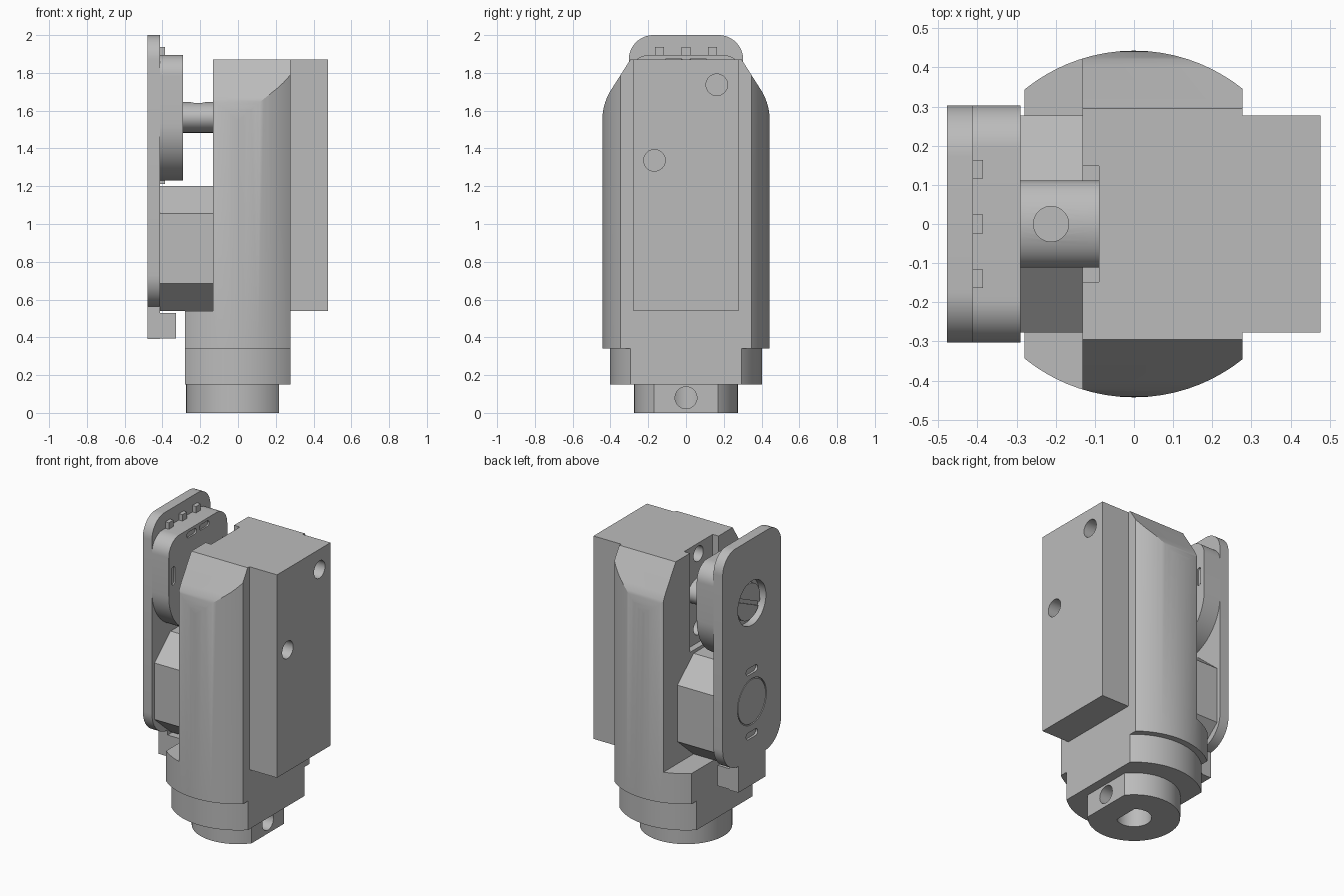
import bpy, bmesh
from math import cos, sin, radians, pi
from mathutils import Vector

old = bpy.data.objects.get("Cube")
if old:
    bpy.data.objects.remove(old, do_unlink=True)

grey = bpy.data.materials.new("plain grey")
grey.use_nodes = True
COLOUR = (0.5, 0.5, 0.5, 1)
grey.diffuse_color = COLOUR
grey.node_tree.nodes["Principled BSDF"].inputs["Base Color"].default_value = COLOUR


def prism(name, profile, axis, lo, hi):
    """Extrude a profile along an axis: x uses (y, z), z uses (x, y)."""
    bm = bmesh.new()
    place = (lambda p: (lo, p[0], p[1])) if axis == "x" else (lambda p: (p[0], p[1], lo))
    face = bm.faces.new([bm.verts.new(place(p)) for p in profile])
    out = bmesh.ops.extrude_face_region(bm, geom=[face])
    move = Vector((hi - lo, 0, 0)) if axis == "x" else Vector((0, 0, hi - lo))
    bmesh.ops.translate(bm, vec=move, verts=[v for v in out["geom"] if isinstance(v, bmesh.types.BMVert)])
    bmesh.ops.recalc_face_normals(bm, faces=bm.faces)
    mesh = bpy.data.meshes.new(name)
    bm.to_mesh(mesh)
    bm.free()
    mesh.materials.append(grey)
    obj = bpy.data.objects.new(name, mesh)
    bpy.context.collection.objects.link(obj)
    return obj


def arc(cx, cy, r, start, end, n=12):
    return [(cx + r * cos(radians(start + (end - start) * i / n)),
             cy + r * sin(radians(start + (end - start) * i / n))) for i in range(n + 1)]


def ellipse(cx, cy, rx, ry, n=48):
    return [(cx + rx * cos(2 * pi * i / n), cy + ry * sin(2 * pi * i / n)) for i in range(n)]


def circle(cx, cy, r):
    return ellipse(cx, cy, r, r)


def rect(a, b, c, d):
    return [(a, c), (b, c), (b, d), (a, d)]


def mirrored(half):
    """Close a right-hand half profile, listed bottom to top."""
    return half + [(-u, v) for u, v in reversed(half)]


def clipped_disc(r, left, right, n=24):
    """Circle flattened at x = left and x = right."""
    xs = [left + (right - left) * (1 - cos(pi * i / n)) / 2 for i in range(n + 1)]
    upper = [(x, max(r * r - x * x, 0) ** 0.5) for x in xs]
    points = upper + [(x, -y) for x, y in reversed(upper) if True]
    return [p for i, p in enumerate(points) if (Vector(p) - Vector(points[i - 1])).length > 1e-5]


def capsule(cy, cz, length, r, upright=False):
    h = length / 2 - r
    if upright:
        return arc(cy, cz + h, r, 0, 180, 8) + arc(cy, cz - h, r, 180, 360, 8)
    return arc(cy + h, cz, r, -90, 90, 8) + arc(cy - h, cz, r, 90, 270, 8)


def activate(obj):
    bpy.ops.object.select_all(action="DESELECT")
    obj.select_set(True)
    bpy.context.view_layer.objects.active = obj


def combine(obj, other, operation="DIFFERENCE"):
    mod = obj.modifiers.new("combine", "BOOLEAN")
    mod.object, mod.operation, mod.solver = other, operation, "EXACT"
    activate(obj)
    bpy.ops.object.modifier_apply(modifier=mod.name)
    bpy.data.objects.remove(other, do_unlink=True)


def cut(obj, profile, axis, lo, hi):
    combine(obj, prism("cutter", profile, axis, lo, hi))


# Main housing: flattened cylinder with a shouldered top
housing = prism("main_housing", clipped_disc(0.443, -0.28, 0.277), "z", 0.34, 1.87)
shoulder = mirrored([(0.45, 0.3), (0.45, 1.5), (0.443, 1.54)]
                    + arc(0.143, 1.55, 0.3, 0, 30, 8) + [(0.295, 1.87), (0.295, 1.9)])
combine(housing, prism("shoulder", shoulder, "x", -0.6, 0.6), "INTERSECT")
cut(housing, rect(-0.5, -0.132, -0.6, 0.6), "z", 0.54, 2.1)

# Side box joined to the housing
combine(housing, prism("side_box", rect(-0.277, 0.277, 0.54, 1.87), "x", 0.1, 0.477), "UNION")

# Shaft slot and screw holes
cut(housing, rect(-0.148, 0.148, 1.22, 2.0), "x", -0.3, -0.09)
for z in (1.80, 1.32):
    cut(housing, circle(0, z, 0.05), "x", -0.2, 0.05)
for y, z in ((0.163, 1.737), (-0.167, 1.337)):
    cut(housing, circle(y, z, 0.057), "x", 0.15, 0.6)

# Stepped foot and mounting base
foot = prism("lower_collar", clipped_disc(0.403, -0.28, 0.277), "z", 0.15, 0.34)
base = prism("mounting_base", clipped_disc(0.275, -0.275, 0.217), "z", 0, 0.15)
bore = clipped_disc(0.105, -0.105, 0.065)
cut(foot, bore, "z", 0.1, 0.3)
cut(base, bore, "z", -0.1, 0.3)
cut(base, circle(0, 0.08, 0.058), "x", 0.03, 0.4)

# Arm block between housing and plate
block = prism("arm_block", mirrored([(0.11, 0.54), (0.277, 0.685), (0.277, 1.055), (0.11, 1.2)]),
              "x", -0.412, -0.132)

# Shaft with an oil hole in its top
shaft = prism("shaft", ellipse(0, 1.565, 0.111, 0.082), "x", -0.3, -0.088)
cut(shaft, circle(-0.212, 0, 0.045), "z", 1.57, 1.8)

# Outer plate with rounded ends
plate = prism("outer_plate", mirrored(arc(0.135, 0.73, 0.168, -90, 0) + arc(0.173, 1.87, 0.13, 0, 90)),
              "x", -0.478, -0.412)
cut(plate, circle(0, 1.58, 0.145), "x", -0.6, -0.43)
for z in (1.14, 0.72):
    cut(plate, capsule(0, z, 0.12, 0.022), "x", -0.6, -0.463)
cut(plate, circle(0, 0.935, 0.15), "x", -0.6, -0.468)
inlay = prism("round_inlay", circle(0, 0.935, 0.143), "x", -0.47, -0.477)
dial = prism("dial", circle(0, 1.58, 0.118), "x", -0.455, -0.425)
bar = prism("dial_slot", rect(-0.2, 0.2, -0.012, 0.012), "x", -0.6, -0.445)
bar.location.z = 1.58
bar.rotation_euler.x = radians(25)
bpy.context.view_layer.update()
combine(dial, bar)

# Bottom tab and its lip
tab = prism("bottom_tab", rect(-0.14, 0.14, 0.39, 0.6), "x", -0.478, -0.412)
lip = prism("tab_lip", rect(-0.14, 0.14, 0.395, 0.53), "x", -0.42, -0.328)

# Rounded sensor case: half-round bottom, softened edge and shallow slots
case = prism("sensor_case", mirrored(arc(0, 1.533, 0.303, -88, 0, 20) + arc(0.193, 1.785, 0.11, 0, 90)),
             "x", -0.412, -0.29)
for sign in (-1, 1):
    cut(case, capsule(sign * 0.065, 1.858, 0.1, 0.018), "x", -0.3, -0.2)
    cut(case, capsule(sign * 0.255, 1.65, 0.12, 0.016, True), "x", -0.3, -0.2)
bevel = case.modifiers.new("soft_edge", "BEVEL")
bevel.width, bevel.segments, bevel.limit_method = 0.006, 2, "ANGLE"
bevel.angle_limit = radians(60)

# Small plugs above and below the case
plugs = [prism("top_plug", rect(y - 0.024, y + 0.024, 1.88, 1.937), "x", -0.412, -0.386)
         for y in (-0.14, 0, 0.14)]
plugs.append(prism("bottom_plug", rect(-0.024, 0.024, 1.212, 1.26), "x", -0.412, -0.386))

for obj in (housing, foot, base, block, shaft, plate, inlay, dial, tab, lip, case, *plugs):
    activate(obj)
    bpy.ops.object.shade_smooth_by_angle(angle=radians(25))
